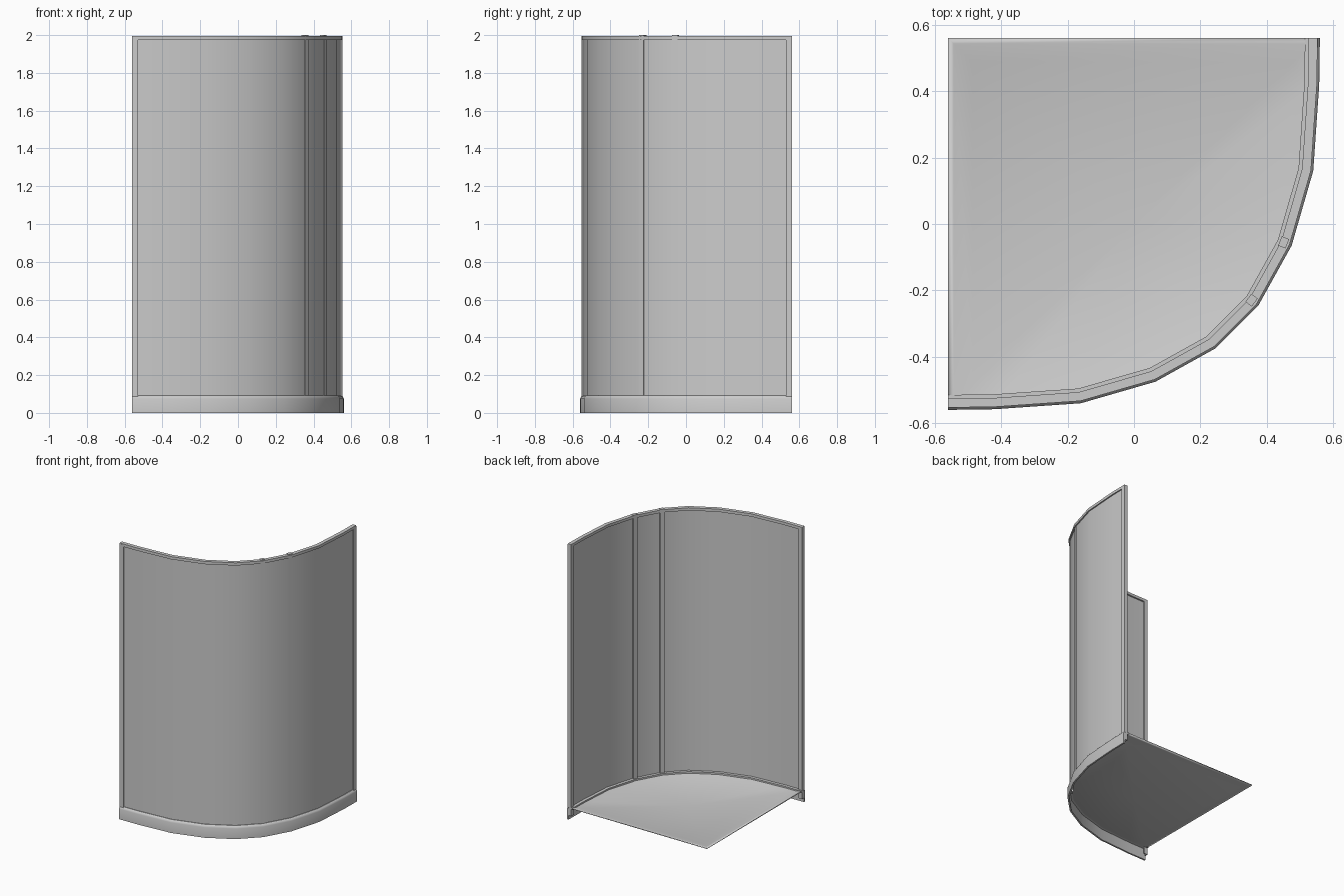
import bpy
import bmesh
from mathutils import Vector

cube = bpy.data.objects.get("Cube")
if cube:
    bpy.data.objects.remove(cube, do_unlink=True)

grey = bpy.data.materials.new("light_grey")
grey.use_nodes = True
GREY = (0.6, 0.6, 0.6, 1)
grey.diffuse_color = GREY
grey.node_tree.nodes["Principled BSDF"].inputs["Base Color"].default_value = GREY

# Curved front outline, symmetric about the diagonal
half = [(-0.56, -0.56), (-0.42, -0.558), (-0.16, -0.54), (0.065, -0.475), (0.245, -0.375)]
path = [Vector(p) for p in half + [(-y, -x) for x, y in reversed(half)]]


def direction(i):
    """Unit tangent of the outline at point i."""
    a = path[max(i - 1, 0)]
    b = path[min(i + 1, len(path) - 1)]
    return (b - a).normalized()


def inward(i):
    t = direction(i)
    return Vector((-t.y, t.x))


def finish(name, bm, angle=0.6):
    bmesh.ops.recalc_face_normals(bm, faces=bm.faces)
    mesh = bpy.data.meshes.new(name)
    bm.to_mesh(mesh)
    bm.free()
    obj = bpy.data.objects.new(name, mesh)
    bpy.context.collection.objects.link(obj)
    mesh.materials.append(grey)
    bpy.ops.object.select_all(action='DESELECT')
    obj.select_set(True)
    bpy.context.view_layer.objects.active = obj
    bpy.ops.object.shade_smooth_by_angle(angle=angle)
    return obj


def sweep(name, profile):
    """Run a closed profile of (inward offset, height) along the outline."""
    bm = bmesh.new()
    rings = []
    for i, p in enumerate(path):
        n = inward(i)
        rings.append([bm.verts.new((*(p + n * d), z)) for d, z in profile])
    count = len(profile)
    for a, b in zip(rings, rings[1:]):
        for k in range(count):
            m = (k + 1) % count
            bm.faces.new((a[k], a[m], b[m], b[k]))
    bm.faces.new(rings[0])
    bm.faces.new(rings[-1])
    return finish(name, bm)


def bar(name, i, section, z0, z1):
    """Upright bar at outline point i; section is (along, inward)."""
    bm = bmesh.new()
    t, n = direction(i), inward(i)
    verts = [bm.verts.new((*(path[i] + t * u + n * v), z0)) for u, v in section]
    face = bm.faces.new(verts)
    top = bmesh.ops.extrude_face_region(bm, geom=[face])["geom"]
    moved = [g for g in top if isinstance(g, bmesh.types.BMVert)]
    bmesh.ops.translate(bm, verts=moved, vec=(0, 0, z1 - z0))
    return finish(name, bm)


# Skirt with rounded upper edge, hollow underneath
sweep("tray_skirt", [(0, 0), (0, 0.075), (0.004, 0.086), (0.012, 0.092),
                     (0.045, 0.092), (0.045, 0.08), (0.012, 0.08), (0.012, 0)])

# Curved panel and head rail
sweep("curved_panel", [(0.016, 0.085), (0.016, 1.985), (0.023, 1.985), (0.023, 0.085)])
sweep("top_rail", [(0.007, 1.975), (0.007, 1.995), (0.034, 1.995), (0.034, 1.975)])

# End channels, open toward the panel
channel = [(0, 0.006), (0.03, 0.006), (0.03, 0.012), (0.008, 0.012),
           (0.008, 0.027), (0.03, 0.027), (0.03, 0.034), (0, 0.034)]
last = len(path) - 1
bar("right_end_post", 0, channel, 0.03, 1.99)
bar("left_end_post", last, [(-u, v) for u, v in channel], 0.03, 1.99)

# Two inner door stiles
stile = [(-0.015, 0.014), (0.015, 0.014), (0.015, 0.038), (-0.015, 0.038)]
bar("front_door_stile", 5, stile, 0.04, 2)
bar("rear_door_stile", 6, stile, 0.04, 2)

# Dished tray: rim, sloped border and shallow fall to the middle
bm = bmesh.new()
outline = [p + inward(i) * 0.008 for i, p in enumerate(path)]
outline[0].x = -0.56
outline[-1].y = 0.56
outline.append(Vector((-0.56, 0.56)))
rings = [[bm.verts.new((*(p * s), z)) for p in outline]
         for s, z in ((1, 0.09), (0.97, 0.088), (0.87, 0.072))]
middle = bm.verts.new((0, 0, 0.03))
count = len(outline)
for k in range(count):
    m = (k + 1) % count
    for a, b in zip(rings, rings[1:]):
        bm.faces.new((a[k], a[m], b[m], b[k]))
    bm.faces.new((rings[-1][k], rings[-1][m], middle))
tray = finish("shower_tray", bm)
thick = tray.modifiers.new("thickness", 'SOLIDIFY')
thick.thickness = 0.006
thick.offset = -1
